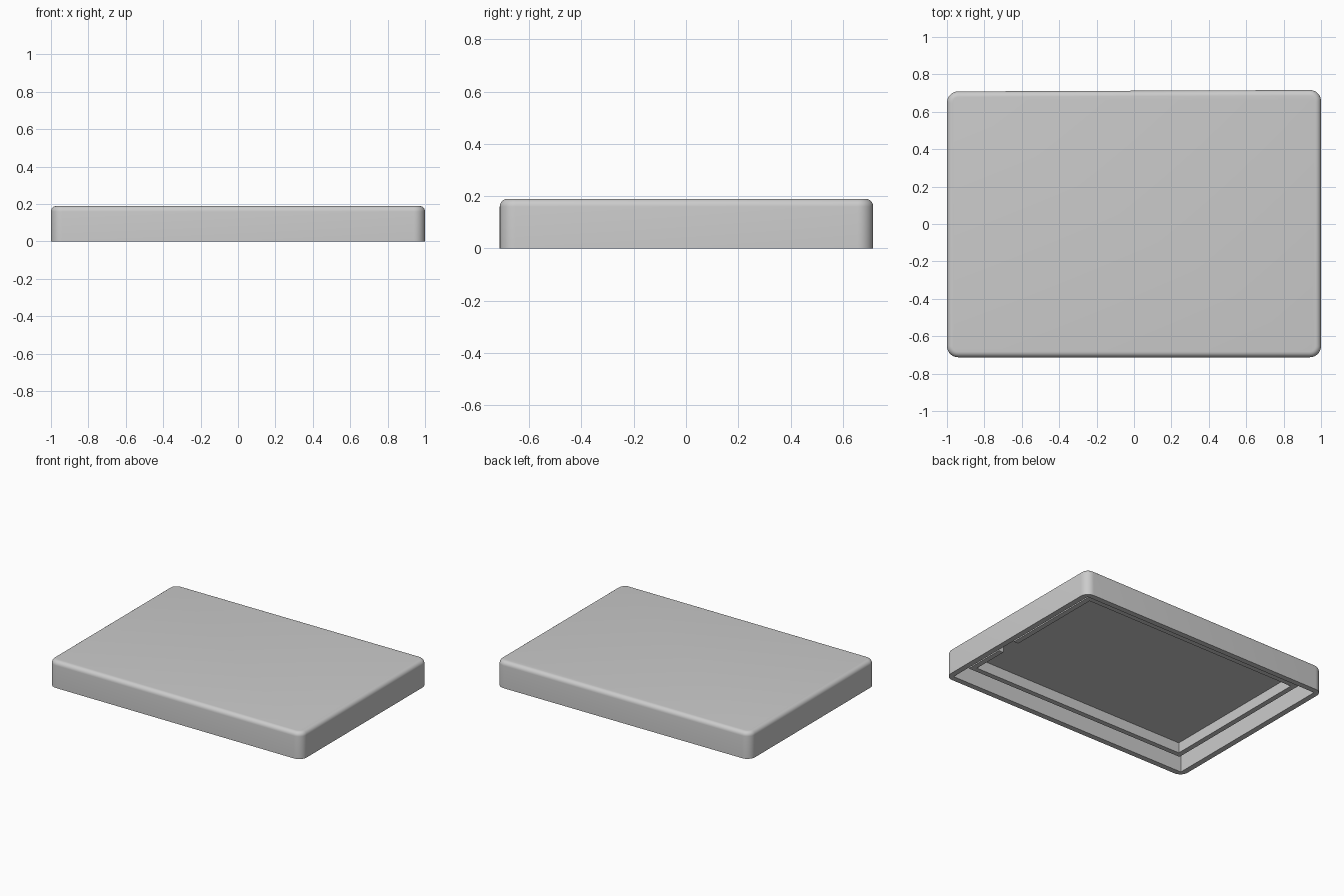
import bpy
import bmesh
from mathutils import Vector

if "Cube" in bpy.data.objects:
    bpy.data.objects.remove(bpy.data.objects["Cube"])

W, D, H = 1.0, 0.7125, 0.19      # half width, half depth, height
WALL, CEILING = 0.04, 0.13
RIB_OUT, RIB_IN, RIB_Z = 0.11, 0.147, 0.056
SKEW = 0.004                     # slight slant of the back edge

grey = bpy.data.materials.new("plain grey")
grey.use_nodes = True
grey.diffuse_color = (0.6, 0.6, 0.6, 1)
grey.node_tree.nodes["Principled BSDF"].inputs["Base Color"].default_value = (0.6, 0.6, 0.6, 1)


def finish(bm, name):
    bmesh.ops.recalc_face_normals(bm, faces=bm.faces)
    mesh = bpy.data.meshes.new(name)
    bm.to_mesh(mesh)
    bm.free()
    mesh.materials.append(grey)
    obj = bpy.data.objects.new(name, mesh)
    bpy.context.collection.objects.link(obj)
    return obj


def prism(points, z0, z1):
    """Extrude a flat outline from z0 up to z1."""
    bm = bmesh.new()
    face = bm.faces.new([bm.verts.new((x, y, z0)) for x, y in points])
    top = bmesh.ops.extrude_face_region(bm, geom=[face])["geom"]
    verts = [v for v in top if isinstance(v, bmesh.types.BMVert)]
    bmesh.ops.translate(bm, verts=verts, vec=Vector((0, 0, z1 - z0)))
    return bm


def rectangle(inset):
    x, y, s = W - inset, D - inset, SKEW
    return [(x, -y), (x, y + s), (-x, y - s), (-x, -y)]


# Outer body: rounded upright corners, then a rounded top edge
bm = prism(rectangle(0), 0, H)
upright = [e for e in bm.edges if abs(e.verts[0].co.z - e.verts[1].co.z) > H / 2]
bmesh.ops.bevel(bm, geom=upright, offset=0.06, segments=8, profile=0.5, affect='EDGES')
rim = [e for e in bm.edges if all(v.co.z > H - 0.001 for v in e.verts)]
bmesh.ops.bevel(bm, geom=rim, offset=0.03, segments=6, profile=0.5, affect='EDGES')
lid = finish(bm, "lid_shell")

# Square-cornered hollow, open at the bottom
cutter = finish(prism(rectangle(WALL), -0.1, CEILING), "hollow_cutter")
cutter.hide_render = True
cut = lid.modifiers.new("hollow", 'BOOLEAN')
cut.operation = 'DIFFERENCE'
cut.solver = 'EXACT'
cut.object = cutter
bpy.context.view_layer.objects.active = lid
lid.select_set(True)
bpy.ops.object.modifier_apply(modifier="hollow")
bpy.data.objects.remove(cutter)
bpy.ops.object.shade_smooth_by_angle(angle=0.6)

# Locating rib under the ceiling, one C-shaped outline with a gap on the +x side
gap_front, gap_back = -0.30, -0.15
outer, inner = rectangle(RIB_OUT), rectangle(RIB_IN)
xo, xi = outer[0][0], inner[0][0]
outline = ([(xo, gap_back)] + outer[1:] + outer[:1] + [(xo, gap_front), (xi, gap_front)]
           + inner[:1] + inner[:0:-1] + [(xi, gap_back)])
finish(prism(outline, RIB_Z, CEILING + 0.005), "locating_rib")
